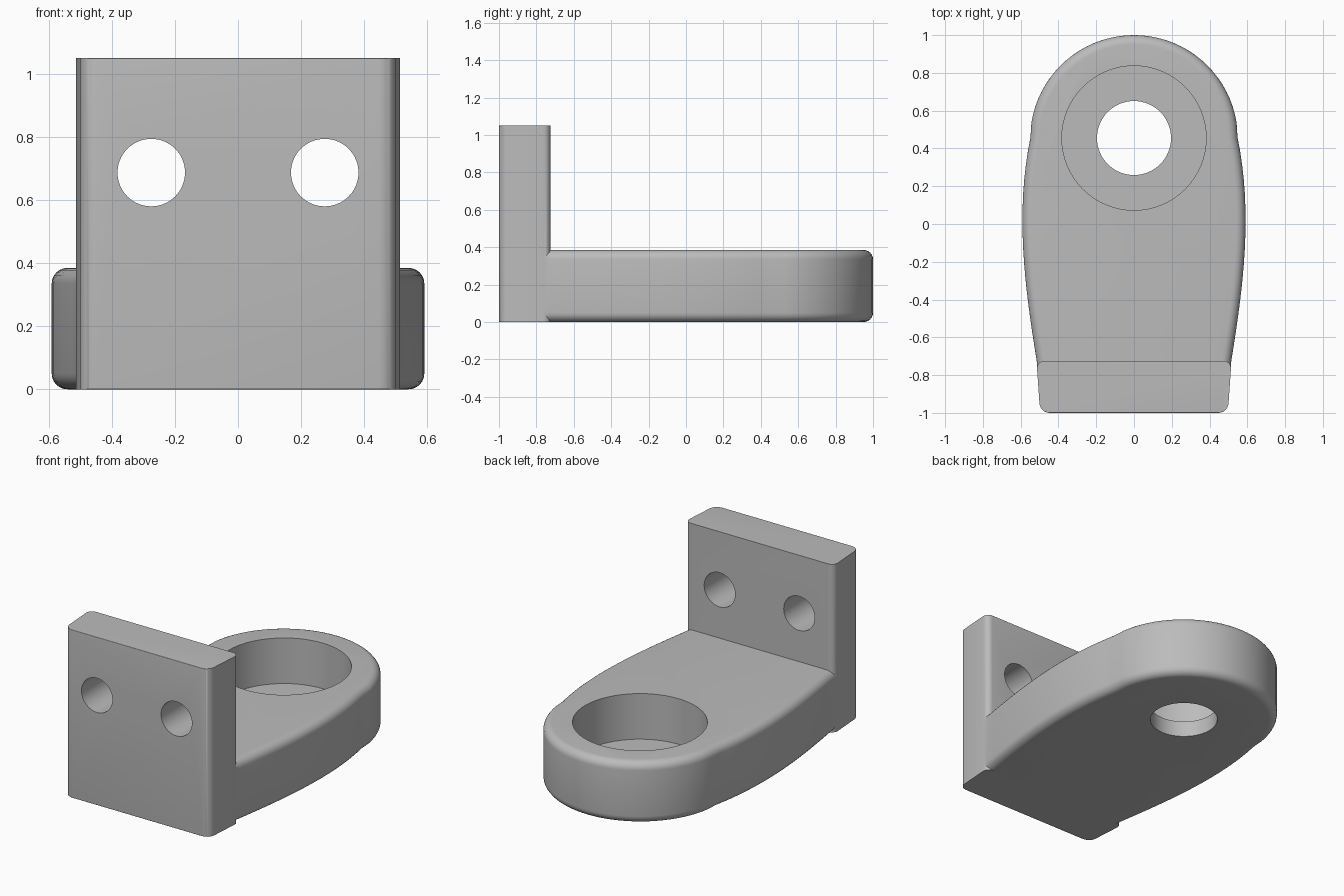
import bpy, bmesh, math
from mathutils import Vector, Matrix

if "Cube" in bpy.data.objects:
    bpy.data.objects.remove(bpy.data.objects["Cube"], do_unlink=True)

grey = bpy.data.materials.new("plain grey")
grey.use_nodes = True
colour = (0.5, 0.5, 0.5, 1)
grey.diffuse_color = colour
grey.node_tree.nodes["Principled BSDF"].inputs["Base Color"].default_value = colour

PLATE_TOP, WALL_TOP = 0.385, 1.05
WALL_BACK = -0.725
BORE_Y = 0.45


def prism(outline, height):
    """Extrude a flat outline from the ground up."""
    bm = bmesh.new()
    base = bm.faces.new([bm.verts.new((x, y, 0)) for x, y in outline])
    top = bmesh.ops.extrude_face_region(bm, geom=[base])["geom"]
    bmesh.ops.translate(bm, vec=(0, 0, height),
                        verts=[v for v in top if isinstance(v, bmesh.types.BMVert)])
    bmesh.ops.recalc_face_normals(bm, faces=bm.faces)
    return bm


def round_edges(bm, radius, rule):
    """Round every edge whose midpoint and direction pass the rule."""
    edges = []
    for e in bm.edges:
        a, b = (v.co for v in e.verts)
        if rule((a + b) / 2, (b - a).normalized()):
            edges.append(e)
    bmesh.ops.bevel(bm, geom=edges, offset=radius, offset_type='OFFSET',
                    segments=6, profile=0.5, affect='EDGES', clamp_overlap=True)


def finish(bm, name):
    mesh = bpy.data.meshes.new(name)
    bm.to_mesh(mesh)
    bm.free()
    ob = bpy.data.objects.new(name, mesh)
    bpy.context.collection.objects.link(ob)
    mesh.materials.append(grey)
    return ob


def cylinder(name, radius, depth, centre, turn=None):
    bm = bmesh.new()
    bmesh.ops.create_cone(bm, cap_ends=True, segments=64, radius1=radius,
                          radius2=radius, depth=depth)
    if turn:
        bmesh.ops.rotate(bm, verts=bm.verts, matrix=turn)
    bmesh.ops.translate(bm, verts=bm.verts, vec=centre)
    return finish(bm, name)


# Base plate: bulging sides that run into a round end
p = [Vector(c) for c in ((0.515, WALL_BACK), (0.58, -0.325), (0.63, 0.06), (0.548, 0.46))]
side = [Vector((0.504, -0.87))]
for i in range(17):
    t = i / 16
    side.append((1-t)**3 * p[0] + 3*t*(1-t)**2 * p[1] + 3*t*t*(1-t) * p[2] + t**3 * p[3])
arc = [(0.55 * math.cos(a), BORE_Y + 0.55 * math.sin(a))
       for a in (math.pi * i / 40 for i in range(2, 39))]
outline = [tuple(v) for v in side] + arc + [(-v.x, v.y) for v in reversed(side)]
bm = prism(outline, PLATE_TOP)
round_edges(bm, 0.05, lambda m, d: abs(d.z) < 0.1)
bracket = finish(bm, "bracket")

# Upright wall: rounded front and back corners, large radius under the front
bm = prism([(-0.497, -1), (0.497, -1), (0.516, WALL_BACK), (-0.516, WALL_BACK)], WALL_TOP)
round_edges(bm, 0.05, lambda m, d: abs(d.z) > 0.9 and m.y < -0.9)
round_edges(bm, 0.04, lambda m, d: abs(d.z) > 0.9 and m.y > -0.75)
round_edges(bm, 0.05, lambda m, d: abs(d.x) > 0.9 and m.y < -0.99 and m.z > 1)
round_edges(bm, 0.09, lambda m, d: abs(d.x) > 0.9 and m.y < -0.99 and m.z < 0.01)
wall = finish(bm, "upright_wall")

# Bearing seat, through hole and the two fixing holes
quarter = Matrix.Rotation(math.pi / 2, 3, 'X')
cutters = [cylinder("seat_cutter", 0.382, 1.0, (0, BORE_Y + 0.005, 0.6)),
           cylinder("through_cutter", 0.196, 1.0, (0, BORE_Y + 0.005, 0))]
for s, word in ((1, "left"), (-1, "right")):
    cutters.append(cylinder(word + "_fixing_cutter", 0.107, 1.0,
                            (s * 0.275, -0.9, 0.687), quarter))

bpy.context.view_layer.objects.active = bracket
for tool in [wall] + cutters:
    tool.hide_render = True
    mod = bracket.modifiers.new("join", 'BOOLEAN')
    mod.operation = 'UNION' if tool is wall else 'DIFFERENCE'
    mod.solver = 'EXACT'
    mod.object = tool
    bpy.ops.object.modifier_apply(modifier=mod.name)
    bpy.data.objects.remove(tool, do_unlink=True)

# Smooth the rounds, keep the hard edges
bpy.ops.object.select_all(action='DESELECT')
bracket.select_set(True)
bpy.ops.object.shade_smooth_by_angle(angle=math.radians(30))
